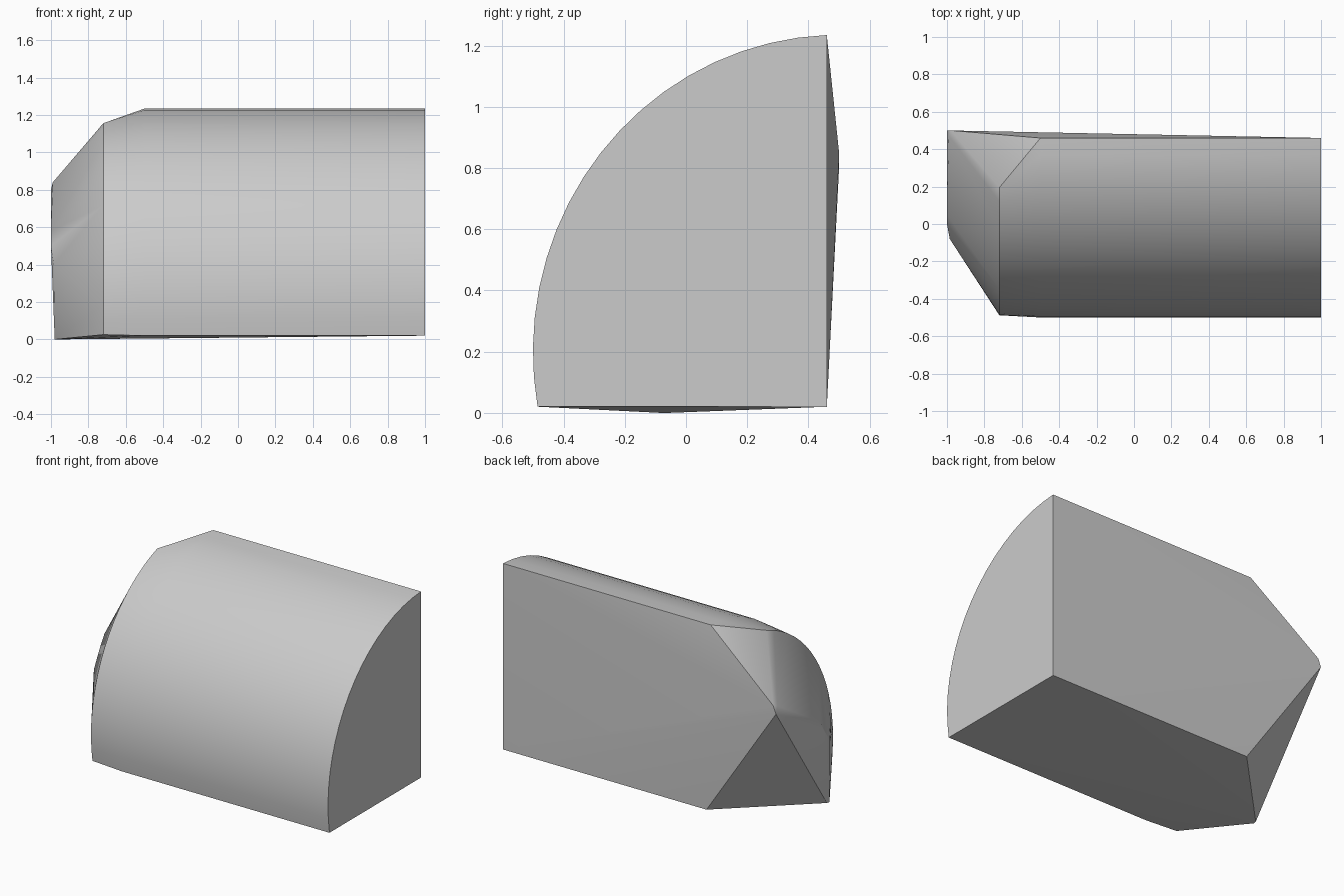
import bpy, bmesh
from math import sin, cos, radians

if "Cube" in bpy.data.objects:
    bpy.data.objects.remove(bpy.data.objects["Cube"])


def arc(x, end, inset=0.0, n=18):
    """Points on the rounded front/top wall at a given x."""
    pts = []
    for i in range(n + 1):
        a = radians(-10 + (end + 10) * i / n)
        pts.append((x, 0.5 - (1.0 - inset * 0.4) * cos(a),
                    0.2 + (1.035 - inset) * sin(a)))
    return pts


# right end and the start of the taper, each with its back bottom corner
points = arc(1.0, 87.7) + [(1.0, 0.46, 0.02)]
points += arc(-0.5, 87.7) + [(-0.47, 0.46, 0.02)]
# slightly inset rim before the chamfered nose
points += arc(-0.72, 72, 0.03)
# nose end
points += [(-1.0, 0.5, 0.80), (-0.98, 0.5, 0.85), (-0.99, 0.47, 0.84),
           (-1.0, 0.05, 0.58), (-1.0, 0.0, 0.5), (-0.985, -0.08, 0.4),
           (-0.98, -0.08, 0.0), (-0.975, -0.06, 0.0)]

# skin the sections as one convex solid
bm = bmesh.new()
for p in points:
    bm.verts.new(p)
res = bmesh.ops.convex_hull(bm, input=bm.verts[:])
loose = [v for v in bm.verts if not v.link_faces]
bmesh.ops.delete(bm, geom=loose, context='VERTS')
bmesh.ops.recalc_face_normals(bm, faces=bm.faces[:])
mesh = bpy.data.meshes.new("rounded_wedge_block")
bm.to_mesh(mesh)
bm.free()
block = bpy.data.objects.new("rounded_wedge_block", mesh)
bpy.context.collection.objects.link(block)

bpy.context.view_layer.objects.active = block
block.select_set(True)
bpy.ops.object.shade_smooth_by_angle(angle=radians(25))
